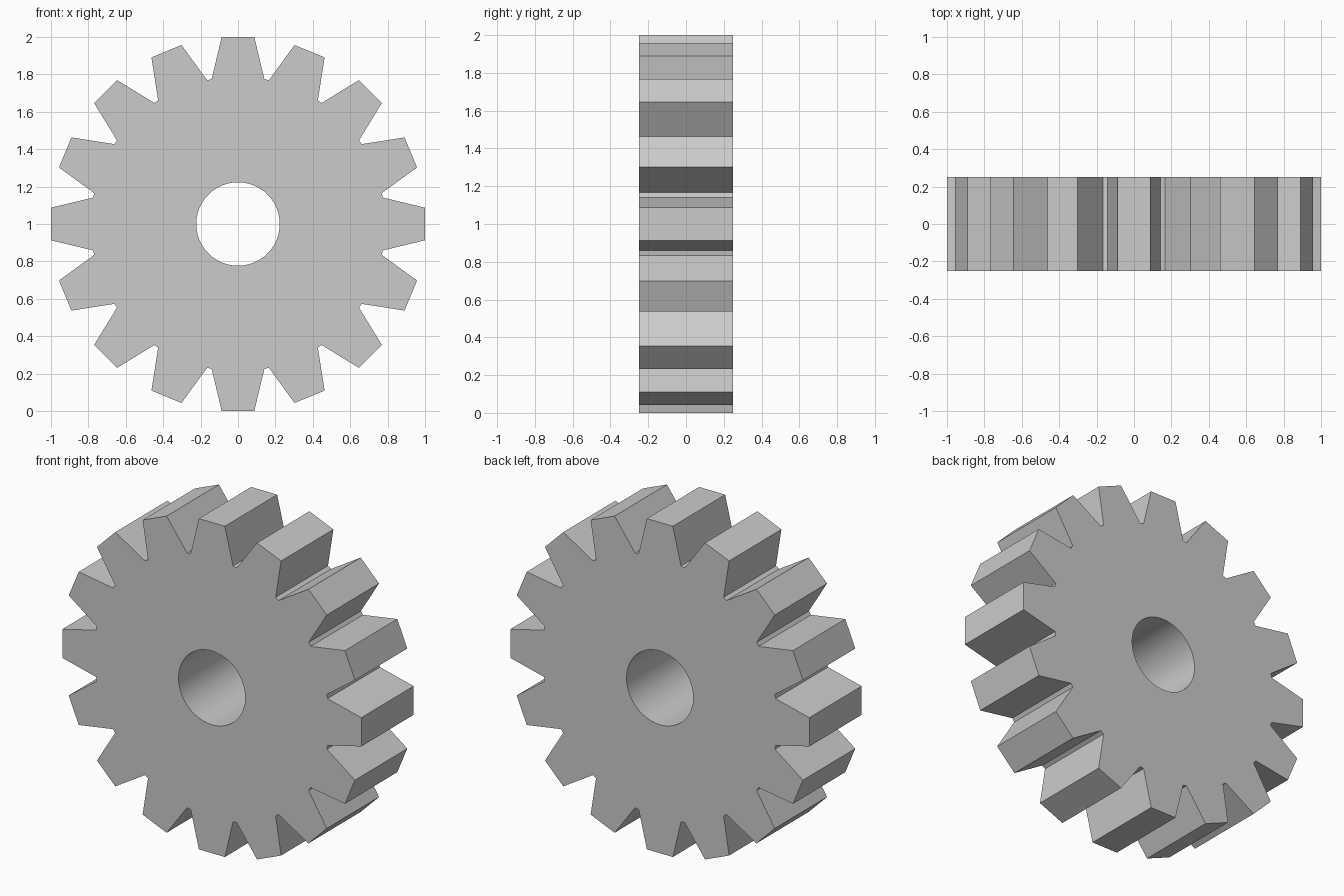
import bpy, bmesh
from math import sin, cos, radians, tau

if "Cube" in bpy.data.objects:
    bpy.data.objects.remove(bpy.data.objects["Cube"])

TEETH = 16
HALF_WIDTH = 0.25
BORE_R = 0.223
ROOT_R = 0.787
ROOT_ANGLE = radians(11.25 - 0.9)
TIP_HALF = 0.087

# One tooth, pointing up: root, tip, tip, root
rx, rz = ROOT_R * sin(ROOT_ANGLE), ROOT_R * cos(ROOT_ANGLE)
tooth = [(-rx, rz), (-TIP_HALF, 1.0), (TIP_HALF, 1.0), (rx, rz)]

# Outer profile and matching bore circle
outer, bore = [], []
count = TEETH * len(tooth)
for i in range(TEETH):
    a = tau * i / TEETH
    for j, (x, z) in enumerate(tooth):
        outer.append((x * cos(a) + z * sin(a), z * cos(a) - x * sin(a)))
        b = a + (j - 1.5) * tau / count
        bore.append((BORE_R * sin(b), BORE_R * cos(b)))

bm = bmesh.new()


def ring(points, y):
    return [bm.verts.new((x, y, z + 1.0)) for x, z in points]


# Closed loop of rings: front rim, back rim, back bore, front bore
rings = [ring(outer, -HALF_WIDTH), ring(outer, HALF_WIDTH),
         ring(bore, HALF_WIDTH), ring(bore, -HALF_WIDTH)]
for k in range(4):
    p, q = rings[k], rings[(k + 1) % 4]
    for i in range(count):
        n = (i + 1) % count
        face = bm.faces.new((p[i], p[n], q[n], q[i]))
        face.smooth = (k == 2)  # only the bore is round
bmesh.ops.recalc_face_normals(bm, faces=bm.faces[:])

# Keep the bore rims crisp
for e in bm.edges:
    if e.calc_face_angle(0) > radians(20):
        e.smooth = False

mesh = bpy.data.meshes.new("spur_gear")
bm.to_mesh(mesh)
bm.free()
gear = bpy.data.objects.new("spur_gear", mesh)
bpy.context.collection.objects.link(gear)
